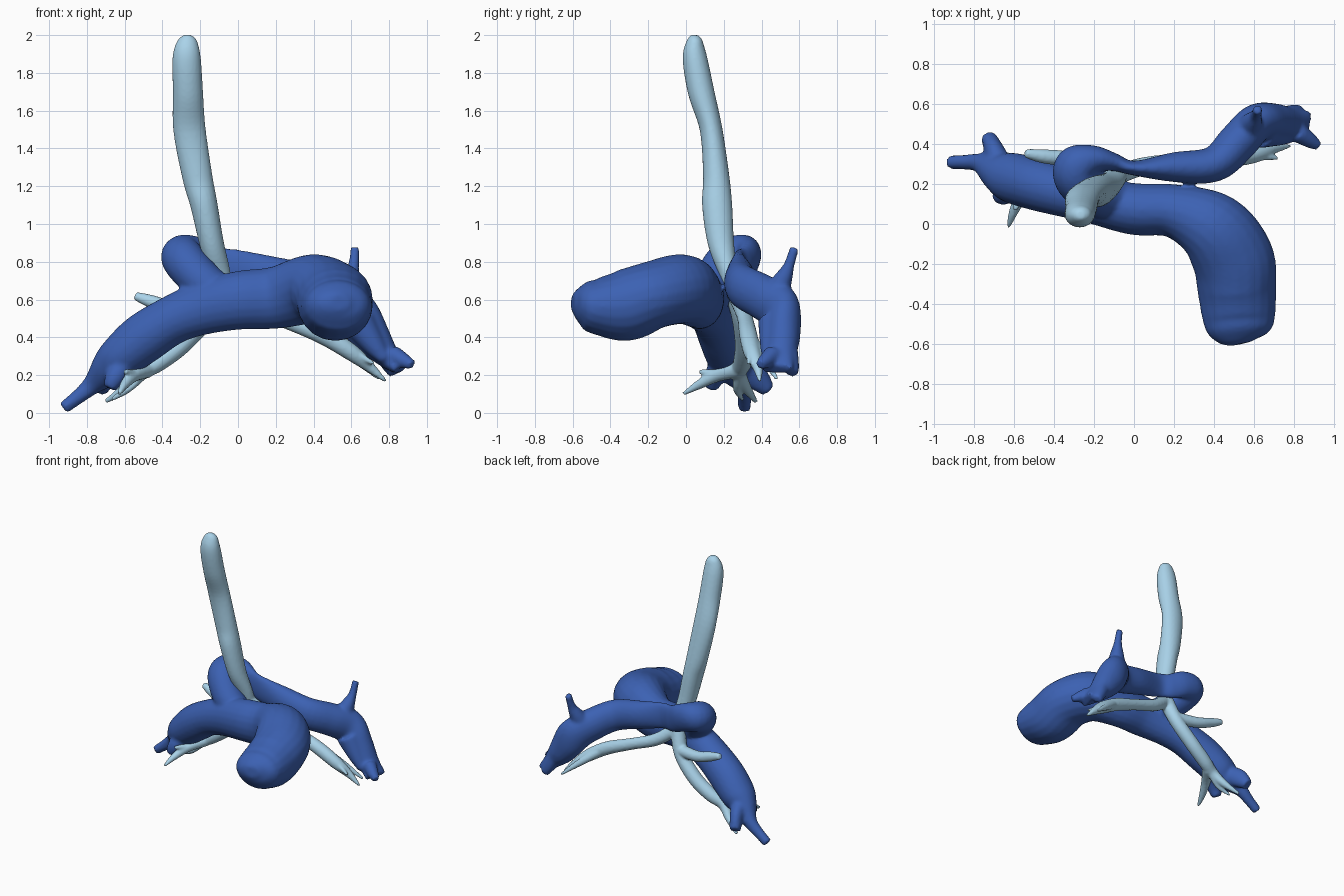
import bpy, bmesh, math
from mathutils import Vector


def spline(pts, steps=6):
    """Catmull-Rom through rows of (x, y, z, side radius, other radius)."""
    rows = [pts[0]] + pts + [pts[-1]]
    out = []
    for i in range(1, len(rows) - 2):
        for s in range(steps):
            t = s / steps
            out.append([0.5 * (2 * b + (c - a) * t + (2 * a - 5 * b + 4 * c - d) * t * t
                               + (3 * b - a - 3 * c + d) * t ** 3)
                        for a, b, c, d in zip(*rows[i - 1:i + 3])])
    return out + [list(pts[-1])]


def tube(bm, pts, ref, sides=20):
    """Closed elliptical tube swept along the points."""
    pts = [tuple(p) if len(p) == 5 else (*p, p[3]) for p in pts]
    path = spline(pts)
    rings = []
    for i, row in enumerate(path):
        p = Vector(row[:3])
        t = Vector(path[min(i + 1, len(path) - 1)][:3]) - Vector(path[max(i - 1, 0)][:3])
        t.normalize()
        side = t.cross(ref).normalized()
        other = side.cross(t)
        a, b = max(row[3], 0.008), max(row[4], 0.008)
        rings.append([bm.verts.new(p + side * a * math.cos(k * math.tau / sides)
                                   + other * b * math.sin(k * math.tau / sides))
                      for k in range(sides)])
    for r, q in zip(rings, rings[1:]):
        for k in range(sides):
            n = (k + 1) % sides
            bm.faces.new((r[k], r[n], q[n], q[k]))
    bm.faces.new(rings[0][::-1])
    bm.faces.new(rings[-1])


def vessel(name, branches, ref, color, voxel, smooth):
    """Fuse the branches into one smooth organic surface."""
    bm = bmesh.new()
    for b in branches:
        tube(bm, b, Vector(ref))
    bmesh.ops.recalc_face_normals(bm, faces=bm.faces)
    me = bpy.data.meshes.new(name)
    bm.to_mesh(me)
    bm.free()
    ob = bpy.data.objects.new(name, me)
    bpy.context.collection.objects.link(ob)
    mat = bpy.data.materials.new(name + "_colour")
    mat.diffuse_color = color
    me.materials.append(mat)
    rm = ob.modifiers.new("fuse", 'REMESH')
    rm.mode = 'VOXEL'
    rm.voxel_size = voxel
    rm.use_smooth_shade = True
    sm = ob.modifiers.new("soften", 'SMOOTH')
    sm.factor = 0.5
    sm.iterations = smooth


# Wide trunk running into the right-hand branch
trunk = [(.54, -.6, .585, .05, .04), (.535, -.575, .583, .12, .08), (.53, -.53, .577, .165, .125),
         (.525, -.46, .565, .184, .155), (.515, -.32, .57, .198, .19),
         (.495, -.17, .625, .205, .18), (.39, -.02, .655, .185, .185), (.2, .065, .61, .135, .165),
         (0, .075, .595, .13, .155), (-.2, .12, .55, .12, .14), (-.35, .16, .49, .125, .13),
         (-.5, .2, .395, .13, .135), (-.62, .235, .295, .125, .12), (-.685, .26, .235, .095, .1),
         (-.77, .305, .15, .05, .055), (-.84, .31, .09, .038, .04), (-.925, .31, .025, .034, .034)]
# Branch looping behind the airway to the left side
sling = [(-.08, .12, .6, .11), (-.19, .15, .7, .11), (-.28, .22, .80, .115), (-.285, .29, .835, .11),
         (-.2, .325, .82, .07, .105), (-.1, .31, .78, .045, .1), (0, .28, .765, .037, .1),
         (.2, .285, .72, .075, .105), (.4, .30, .67, .09, .115), (.52, .41, .61, .1, .12),
         (.61, .505, .54, .095, .125), (.70, .515, .41, .09, .105), (.79, .5, .30, .08, .065),
         (.86, .48, .23, .09, .03)]
stubs = [
    [(-.67, .28, .25, .07), (-.70, .37, .19, .05, .07), (-.73, .435, .12, .04)],
    [(-.6, .2, .26, .07), (-.65, .15, .19, .055), (-.68, .14, .13, .035)],
    [(.56, .46, .6, .08), (.595, .515, .71, .05), (.612, .545, .78, .03), (.62, .575, .875, .025)],
    [(.82, .46, .31, .05), (.88, .42, .275, .04), (.925, .39, .255, .025)],
    [(.75, .53, .36, .06), (.8, .555, .26, .045), (.83, .57, .205, .03)],
    [(.64, .47, .48, .09), (.72, .45, .36, .06), (.78, .43, .28, .03)],
]
vessel("artery", [trunk, sling] + stubs, (0, 0, 1), (.045, .12, .45, 1), .012, 6)

# Windpipe and its branching airways
windpipe = [(-.265, .05, 2.0, .02, .02), (-.267, .047, 1.97, .052, .042), (-.272, .047, 1.88, .075, .065),
            (-.265, .08, 1.7, .08, .07), (-.257, .133, 1.5, .086, .06), (-.215, .16, 1.25, .08, .07),
            (-.18, .165, 1.1, .072, .08), (-.14, .185, .9, .065, .07), (-.1, .225, .74, .06, .05),
            (-.09, .26, .62, .06, .05)]
left = [(-.1, .24, .68, .05), (.05, .29, .57, .045), (.25, .315, .49, .042), (.45, .33, .41, .048),
        (.6, .35, .32, .045), (.7, .38, .24, .028), (.785, .39, .165, .008)]
right = [(-.1, .24, .7, .055), (-.16, .29, .52, .052), (-.29, .31, .37, .052), (-.42, .3, .27, .05),
         (-.52, .28, .21, .042), (-.6, .32, .13, .028), (-.7, .37, .06, .012)]
twigs = [
    [(.5, .35, .38, .035), (.63, .42, .28, .025), (.75, .48, .18, .01)],
    [(.45, .34, .4, .035), (.58, .34, .34, .025), (.72, .33, .26, .01)],
    [(-.48, .28, .23, .045), (-.55, .17, .2, .035), (-.6, .07, .15, .025), (-.63, -.015, .1, .01)],
    [(-.55, .17, .2, .03), (-.6, .07, .22, .012)],
    [(-.48, .29, .23, .03), (-.58, .27, .13, .022), (-.67, .3, .07, .01)],
    [(-.15, .29, .54, .045), (-.33, .325, .55, .04), (-.46, .34, .59, .035), (-.545, .355, .62, .022)],
]
vessel("airway", [windpipe, left, right] + twigs, (0, 1, 0), (.40, .65, .82, 1), .009, 4)
